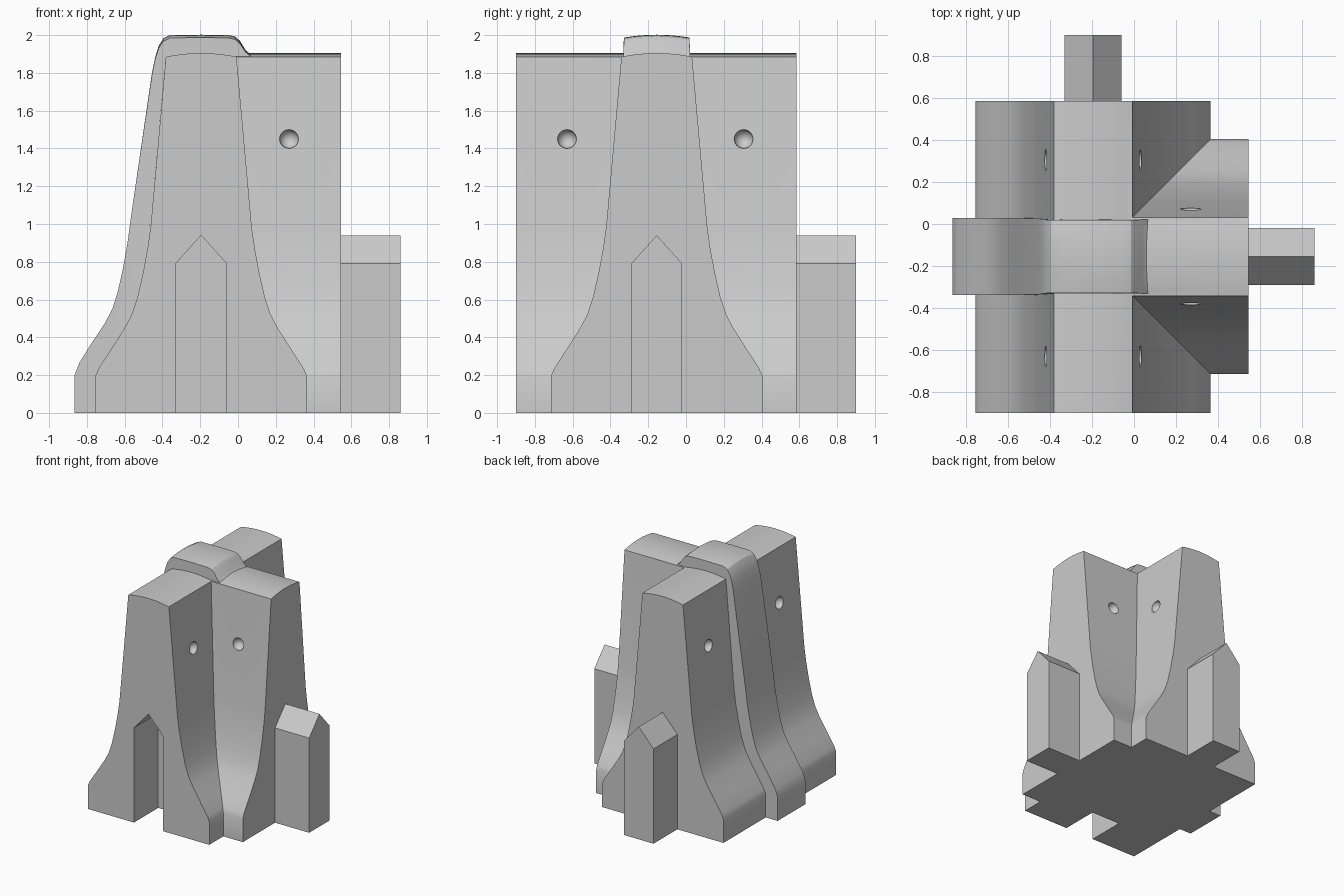
import bpy, bmesh, math
from mathutils import Vector

if "Cube" in bpy.data.objects:
    bpy.data.objects.remove(bpy.data.objects["Cube"])

CX, CY = -0.195, -0.155      # centre lines of the long wall (x) and the side arm (y)


def make(name, rings):
    """Solid skinned through a list of equal-length closed rings."""
    bm = bmesh.new()
    vs = [[bm.verts.new(p) for p in r] for r in rings]
    n = len(rings[0])
    for a, b in zip(vs, vs[1:]):
        for i in range(n):
            j = (i + 1) % n
            bm.faces.new((a[i], a[j], b[j], b[i]))
    bm.faces.new(vs[0])
    bm.faces.new(vs[-1])
    bmesh.ops.recalc_face_normals(bm, faces=bm.faces)
    me = bpy.data.meshes.new(name)
    bm.to_mesh(me)
    bm.free()
    ob = bpy.data.objects.new(name, me)
    bpy.context.collection.objects.link(ob)
    return ob


def along_y(name, prof, y0, y1):
    return make(name, [[(CX + w, y, z) for w, z in prof] for y in (y0, y1)])


def along_x(name, prof, x0, x1):
    return make(name, [[(x, CY + w, z) for w, z in prof] for x in (x0, x1)])


def boolean(target, other, op):
    m = target.modifiers.new(op.lower(), 'BOOLEAN')
    m.operation, m.solver, m.object = op, 'EXACT', other
    bpy.context.view_layer.objects.active = target
    bpy.ops.object.modifier_apply(modifier=m.name)
    bpy.data.objects.remove(other, do_unlink=True)


# Flared barrier cross-section (half), mirrored
half = [(0.56, 0), (0.56, 0.195), (0.543, 0.235), (0.475, 0.34), (0.405, 0.45),
        (0.368, 0.52), (0.338, 0.61), (0.308, 0.74), (0.284, 0.87), (0.268, 0.98),
        (0.187, 1.885), (0.145, 1.893), (0.1, 1.899), (0.05, 1.9035)]
section = half + [(0, 1.905)] + [(-w, z) for w, z in reversed(half)]
# Pointed key section shared by tongues and groove
key = [(-0.135, 0), (0.135, 0), (0.135, 0.79), (0, 0.94), (-0.135, 0.79)]

barrier = along_y("barrier_junction", section, -0.90, 0.585)
side_arm = along_x("side_arm", section, -0.10, 0.545)

# Raised band wrapping over the long wall, slightly crowned on top
band_line = [(-0.865, 0), (-0.865, 0.2), (-0.84, 0.265), (-0.775, 0.37), (-0.705, 0.475),
             (-0.665, 0.55), (-0.637, 0.64), (-0.61, 0.76), (-0.585, 0.9), (-0.565, 1.05),
             (-0.455, 1.80), (-0.438, 1.875), (-0.42, 1.93), (-0.395, 1.968), (-0.36, 1.985),
             (-0.195, 1.987), (-0.05, 1.985), (-0.015, 1.977), (0.01, 1.955),
             (0.04, 1.91), (0.065, 1.889), (0.08, 1.86), (-0.1, 1.8), (-0.1, 0)]
rings = []
for k in range(9):
    t = k / 4 - 1
    ring = []
    for x, z in band_line:
        top = min(max((z - 1.75) / 0.2, 0), 1)
        ring.append((x, CY + t * (0.183 - 0.009 * top), z + 0.015 * top * (1 - t * t)))
    rings.append(ring)
band = make("band", rings)

# Interlocking tongues on the back and right ends
back_tongue = along_y("back_tongue", key, 0.50, 0.90)
right_tongue = along_x("right_tongue", key, 0.46, 0.86)
for part in (side_arm, band, back_tongue, right_tongue):
    boolean(barrier, part, 'UNION')

# Matching groove in the front end
groove = along_y("groove_cutter", [(w, z if z else -0.1) for w, z in key], -1.0, -0.58)
boolean(barrier, groove, 'DIFFERENCE')

# Round lifting sockets on every wall face
face_w = 0.226
sockets = [(CX + s * face_w, y) for s in (-1, 1) for y in (-0.63, 0.305)]
sockets += [(0.27, CY + s * face_w) for s in (-1, 1)]
for x, y in sockets:
    bpy.ops.mesh.primitive_uv_sphere_add(segments=24, ring_count=12, radius=0.05,
                                         location=(x, y, 1.45))
    boolean(barrier, bpy.context.object, 'DIFFERENCE')

# Smooth curves, crisp edges
bpy.ops.object.select_all(action='DESELECT')
barrier.select_set(True)
bpy.context.view_layer.objects.active = barrier
bpy.ops.object.shade_smooth_by_angle(angle=math.radians(25))
